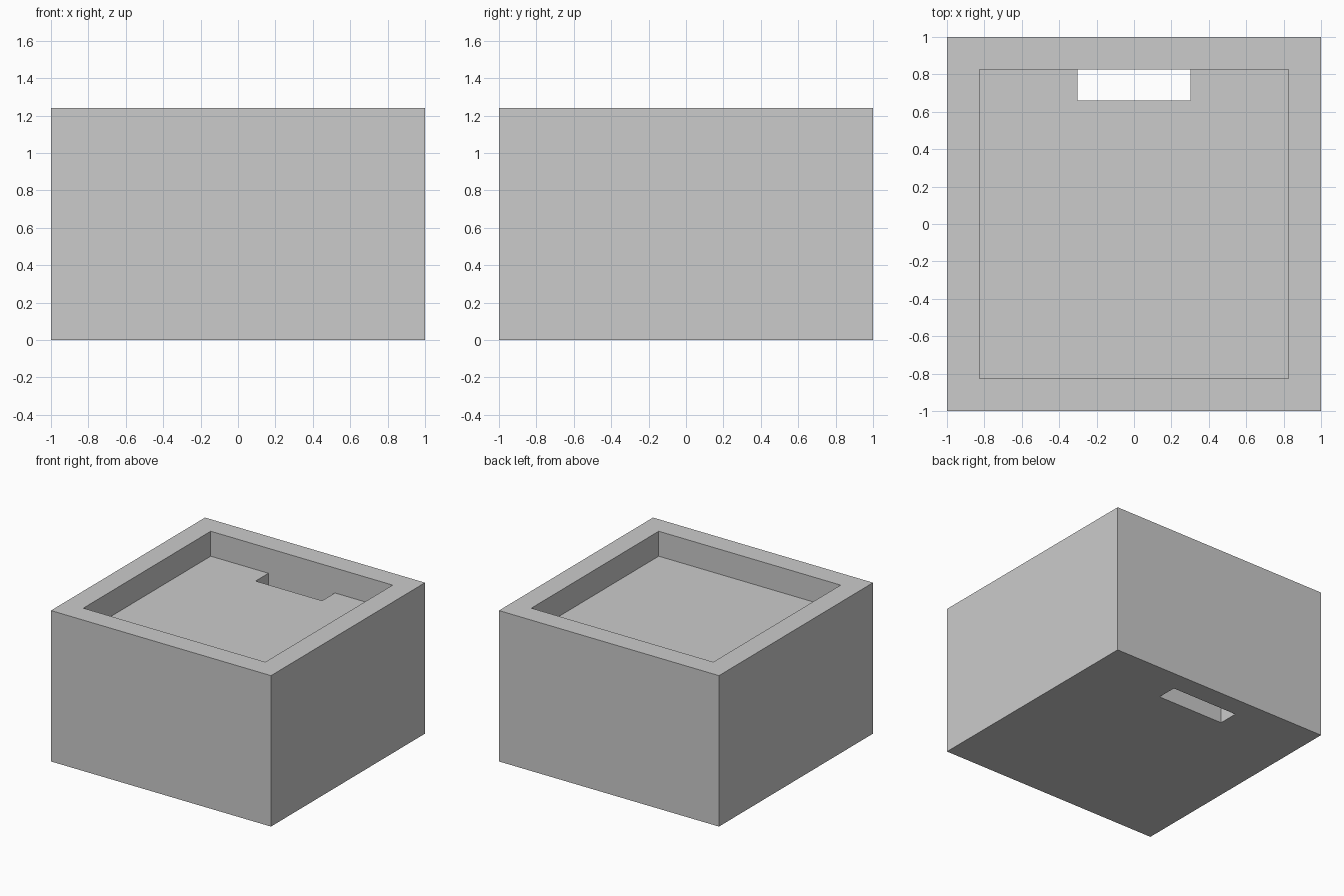
import bpy
import bmesh

HEIGHT = 1.24
RIM = 0.173          # width of the raised border
DEPTH = 0.205        # depth of the tray
SLOT_X = 0.302       # half length of the slot
SLOT_FRONT = 0.66
SLOT_BACK = 1 - RIM

cube = bpy.data.objects.get("Cube")
if cube:
    bpy.data.objects.remove(cube, do_unlink=True)

# Plain grey material
grey = bpy.data.materials.new("plain_grey")
grey.use_nodes = True
colour = (0.6, 0.6, 0.6, 1)
grey.diffuse_color = colour
for node in grey.node_tree.nodes:
    if node.type == 'BSDF_PRINCIPLED':
        node.inputs["Base Color"].default_value = colour

# Solid block
bm = bmesh.new()
bmesh.ops.create_cube(bm, size=2)
for v in bm.verts:
    v.co.z = (v.co.z + 1) * HEIGHT / 2

# Square tray sunk into the top
top = max(bm.faces, key=lambda f: f.calc_center_median().z)
bmesh.ops.inset_region(bm, faces=[top], thickness=RIM, use_even_offset=True)
floor = bmesh.ops.extrude_discrete_faces(bm, faces=[top])["faces"][0]
bmesh.ops.translate(bm, verts=floor.verts, vec=(0, 0, -DEPTH))

# Slot through the floor, flush with the back wall of the tray
cuts = [((-SLOT_X, 0, 0), (1, 0, 0)), ((SLOT_X, 0, 0), (1, 0, 0)),
        ((0, SLOT_FRONT, 0), (0, 1, 0)), ((0, SLOT_BACK, 0), (0, 1, 0))]
for point, normal in cuts:
    bmesh.ops.bisect_plane(bm, geom=bm.verts[:] + bm.edges[:] + bm.faces[:],
                           dist=0.0001, plane_co=point, plane_no=normal)
bm.normal_update()


def in_slot(face):
    c = face.calc_center_median()
    return (abs(face.normal.z) > 0.9 and abs(c.x) < SLOT_X
            and SLOT_FRONT < c.y < SLOT_BACK)


bmesh.ops.delete(bm, geom=[f for f in bm.faces if in_slot(f)], context='FACES')
rims = [e for e in bm.edges if e.is_boundary]
bmesh.ops.bridge_loops(bm, edges=rims)

# Tidy the leftover cut lines
bmesh.ops.recalc_face_normals(bm, faces=bm.faces[:])
bmesh.ops.dissolve_limit(bm, angle_limit=0.01, verts=bm.verts[:], edges=bm.edges[:])

mesh = bpy.data.meshes.new("tray_block")
bm.to_mesh(mesh)
bm.free()
mesh.materials.append(grey)
block = bpy.data.objects.new("tray_block", mesh)
bpy.context.collection.objects.link(block)
